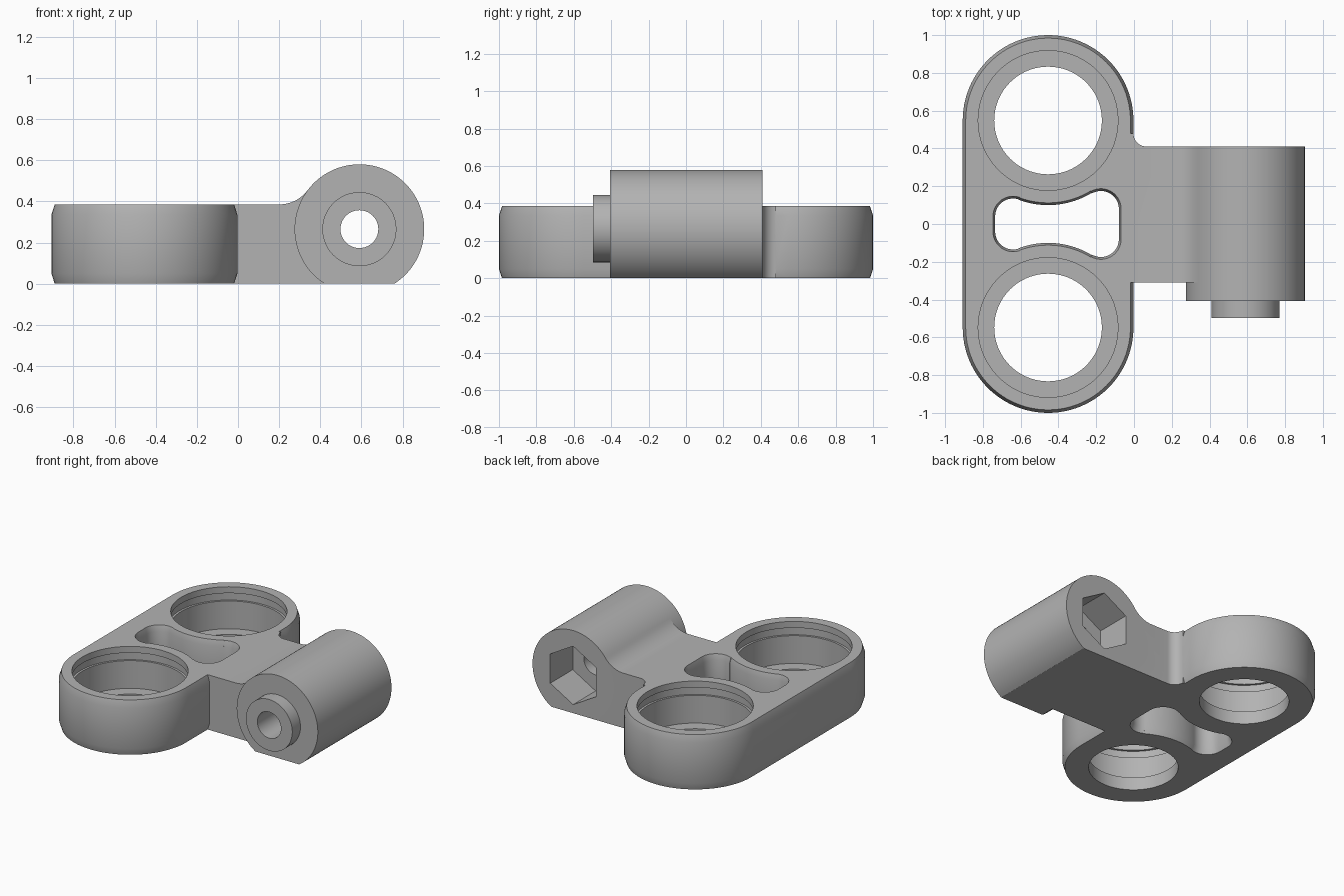
import bpy, bmesh
from math import radians, degrees, atan2, cos, sin
from mathutils import Vector

if "Cube" in bpy.data.objects:
    bpy.data.objects.remove(bpy.data.objects["Cube"])

HEIGHT = 0.385
CX, RING_Y, RING_R = -0.455, 0.548, 0.452
BX, BZ, BR = 0.59, 0.265, 0.315

grey = bpy.data.materials.new("plain_grey")
grey.use_nodes = True
grey.diffuse_color = (0.45, 0.45, 0.45, 1)
grey.node_tree.nodes["Principled BSDF"].inputs["Base Color"].default_value = grey.diffuse_color


def arc(cx, cy, r, a, b, steps):
    """Points on an arc from a to b degrees."""
    return [Vector((cx + r * cos(radians(a + (b - a) * i / steps)),
                    cy + r * sin(radians(a + (b - a) * i / steps)))) for i in range(steps + 1)]


def loft(name, outline, levels, axis="z"):
    """Stack an anticlockwise outline at levels of (position, outward offset)."""
    pts = []
    for p in map(Vector, outline):
        if not pts or (p - pts[-1]).length > 1e-4:
            pts.append(p)
    if (pts[0] - pts[-1]).length < 1e-4:
        pts.pop()
    n = len(pts)
    bm = bmesh.new()
    rings = []
    for w, off in levels:
        ring = []
        for i, p in enumerate(pts):
            t = (pts[(i + 1) % n] - pts[i - 1]).normalized()
            q = p + Vector((t.y, -t.x)) * off
            ring.append(bm.verts.new((q.x, q.y, w) if axis == "z" else (q.x, w, q.y)))
        rings.append(ring)
    for low, high in zip(rings, rings[1:]):
        for i in range(n):
            j = (i + 1) % n
            bm.faces.new((low[i], low[j], high[j], high[i]))
    bm.faces.new(rings[0])
    bm.faces.new(rings[-1])
    bmesh.ops.recalc_face_normals(bm, faces=bm.faces)
    mesh = bpy.data.meshes.new(name)
    bm.to_mesh(mesh)
    bm.free()
    mesh.materials.append(grey)
    obj = bpy.data.objects.new(name, mesh)
    bpy.context.collection.objects.link(obj)
    return obj


def combine(body, tool, operation):
    """Apply an exact boolean and discard the tool."""
    mod = body.modifiers.new("boolean", "BOOLEAN")
    mod.object, mod.operation, mod.solver = tool, operation, "EXACT"
    graph = bpy.context.evaluated_depsgraph_get()
    mesh = bpy.data.meshes.new_from_object(body.evaluated_get(graph))
    body.modifiers.clear()
    body.data = mesh
    bpy.data.objects.remove(tool)


# Long rounded plate with softened rims
stadium = arc(CX, RING_Y, RING_R, 0, 180, 48) + arc(CX, -RING_Y, RING_R, 180, 360, 48)
body = loft("clamp_bracket", stadium,
            [(0, -0.016), (0.05, 0), (HEIGHT - 0.05, 0), (HEIGHT, -0.016)])

# Arm that blends up into the hinge barrel
fillet_r = 0.1725
arm_outline = [(-0.2, 0), (BX, 0), (BX, BZ)]
arm_outline += arc(0.2, HEIGHT + fillet_r, fillet_r, -36.9, -90, 12) + [(-0.2, HEIGHT)]
combine(body, loft("arm", arm_outline, [(-0.31, 0), (0.41, 0)], "y"), "UNION")

# Rounded inside corner between plate and arm
corner = [(-0.1, 0.38), (0.067, 0.38)] + arc(0.067, 0.48, 0.07, 270, 180, 10) + [(-0.1, 0.48)]
combine(body, loft("corner", corner, [(0, 0), (HEIGHT, 0)]), "UNION")

# Hinge barrel with a flat foot, and its front boss
foot = degrees(atan2(BZ, (BR ** 2 - BZ ** 2) ** 0.5))
barrel = arc(BX, BZ, BR, -foot, 180 + foot, 72)
combine(body, loft("barrel", barrel, [(-0.407, 0), (0.41, 0)], "y"), "UNION")
combine(body, loft("boss", arc(BX, BZ, 0.18, 0, 360, 48),
                   [(-0.497, 0), (-0.3, 0)], "y"), "UNION")

# Stepped bores with a retaining groove
for side in (-1, 1):
    bore = loft("bore", arc(CX, side * RING_Y, 0.285, 0, 360, 72),
                [(-0.1, 0), (0.09, 0), (0.09, 0.085), (0.285, 0.085), (0.285, 0.1),
                 (0.34, 0.1), (0.34, 0.085), (0.5, 0.085)])
    combine(body, bore, "DIFFERENCE")

# Waisted slot between the bores
right, left, ring = Vector((-0.175, 0.08)), Vector((-0.64, 0.04)), Vector((CX, 0.545))
to_right = degrees(atan2(*(ring - right).yx))
to_left = degrees(atan2(*(ring - left).yx))
upper = arc(*right, 0.095, 0, to_right, 14)
upper += arc(*ring, 0.445, to_right - 180, to_left - 180, 20)
upper += arc(*left, 0.095, to_left, 180, 14)
lower = [Vector((p.x, -p.y)) for p in reversed(upper)]
slot = loft("slot", upper + lower,
            [(-0.05, 0.012), (0, 0.012), (0.04, 0), (HEIGHT - 0.04, 0),
             (HEIGHT, 0.012), (0.5, 0.012)])
combine(body, slot, "DIFFERENCE")

# Bolt hole and hexagonal nut pocket at the back
combine(body, loft("bolt_hole", arc(BX, BZ, 0.092, 0, 360, 40),
                   [(-0.6, 0), (0.5, 0)], "y"), "DIFFERENCE")
combine(body, loft("nut_pocket", arc(BX, BZ, 0.205, 90, 450, 6),
                   [(0.16, 0), (0.5, 0)], "y"), "DIFFERENCE")

# Smooth curved walls, keep edges crisp
bpy.ops.object.select_all(action="DESELECT")
body.select_set(True)
bpy.context.view_layer.objects.active = body
bpy.ops.object.shade_smooth_by_angle(angle=radians(30))
